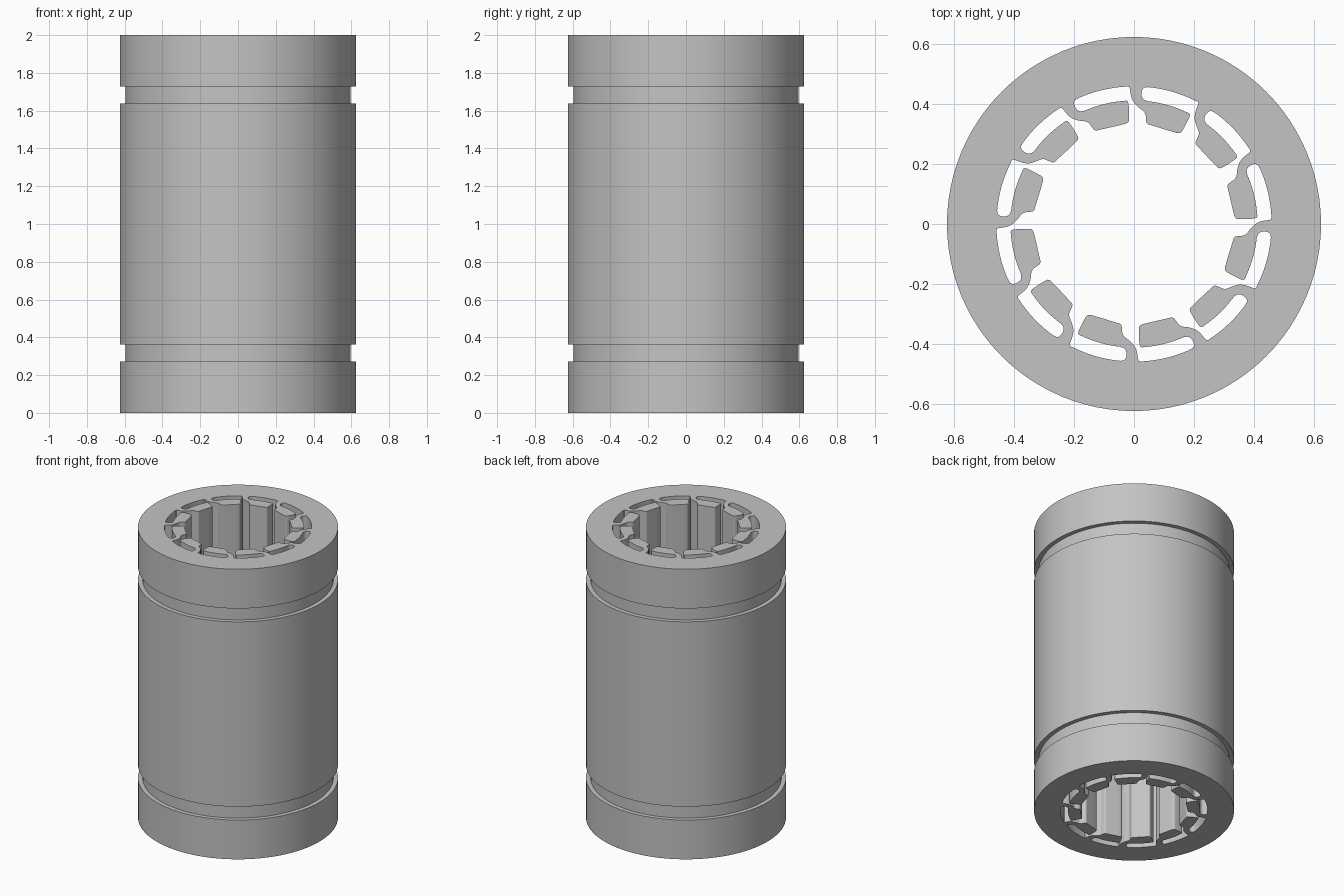
import bpy
import bmesh
from math import radians, cos, sin
from mathutils import Vector

if "Cube" in bpy.data.objects:
    bpy.data.objects.remove(bpy.data.objects["Cube"])

HEIGHT = 2.0
OUTER_R, GROOVE_R = 0.625, 0.596
SLOT_OUT, SLOT_IN = 0.46, 0.413
SECTORS = 12

steel = bpy.data.materials.new("light grey")
steel.use_nodes = True
colour = (0.55, 0.55, 0.55, 1)
steel.diffuse_color = colour
steel.node_tree.nodes["Principled BSDF"].inputs["Base Color"].default_value = colour


def polar(r, degrees):
    a = radians(degrees)
    return Vector((r * cos(a), r * sin(a)))


def arc(r, start, end, steps=8):
    return [(r, start + (end - start) * i / steps) for i in range(steps + 1)]


def chaikin(points):
    """Round a closed outline by cutting its corners."""
    out = []
    for a, b in zip(points, points[1:] + points[:1]):
        out += [a.lerp(b, 0.25), a.lerp(b, 0.75)]
    return out


# One sector of the bore: curved neck, pad, free end, then the slot behind it
neck = [(0.45, 1.7), (0.425, 1.3), (0.408, 0.3), (0.396, -1.2),
        (0.386, -3), (0.38, -4.6), (0.37, -6)]
pad = [(0.35, -6.6), (0.337, -7.4), (0.335, -10), (0.335, -24.5),
       (0.34, -27), (0.352, -27.5), (0.4, -27.5), (0.413, -27)]
slot_end = [(0.418, -4.2), (0.43, -3.3), (0.445, -3.3), (0.457, -4)]
sector = (neck + pad + arc(SLOT_IN, -25, -6) + slot_end
          + arc(SLOT_OUT, -6, -26.5) + [(0.46, -28)])

bore = [polar(r, a - k * 360 / SECTORS) for k in range(SECTORS) for r, a in sector]
bore = chaikin(bore)

# Outer wall with two retaining ring grooves
groove_low, groove_high = 0.271, 0.363
lower = [(OUTER_R, 0), (OUTER_R, groove_low), (GROOVE_R, groove_low),
         (GROOVE_R, groove_high), (OUTER_R, groove_high)]
wall = lower + [(r, HEIGHT - z) for r, z in reversed(lower)]

bm = bmesh.new()


def ring(points, z):
    return [bm.verts.new((p.x, p.y, z)) for p in points]


def bridge(a, b):
    n = len(a)
    for i in range(n):
        j = (i + 1) % n
        bm.faces.new((a[i], a[j], b[j], b[i]))


SEGMENTS = 96
outer_rings = [ring([polar(r, 360 * i / SEGMENTS) for i in range(SEGMENTS)], z)
               for r, z in wall]
for a, b in zip(outer_rings, outer_rings[1:]):
    bridge(a, b)

# Bore wall and the two flat ends
bore_rings = [ring(bore, z) for z in (0, HEIGHT)]
bridge(*bore_rings)
for outer, inner in ((outer_rings[0], bore_rings[0]), (outer_rings[-1], bore_rings[1])):
    edges = [bm.edges.get((loop[i - 1], loop[i]))
             for loop in (outer, inner) for i in range(len(loop))]
    bmesh.ops.triangle_fill(bm, edges=edges, use_beauty=True)
bmesh.ops.recalc_face_normals(bm, faces=bm.faces)

mesh = bpy.data.meshes.new("bearing_sleeve")
bm.to_mesh(mesh)
bm.free()
mesh.materials.append(steel)
sleeve = bpy.data.objects.new("bearing_sleeve", mesh)
bpy.context.collection.objects.link(sleeve)
bpy.context.view_layer.objects.active = sleeve
sleeve.select_set(True)
bpy.ops.object.shade_smooth_by_angle(angle=radians(35))
